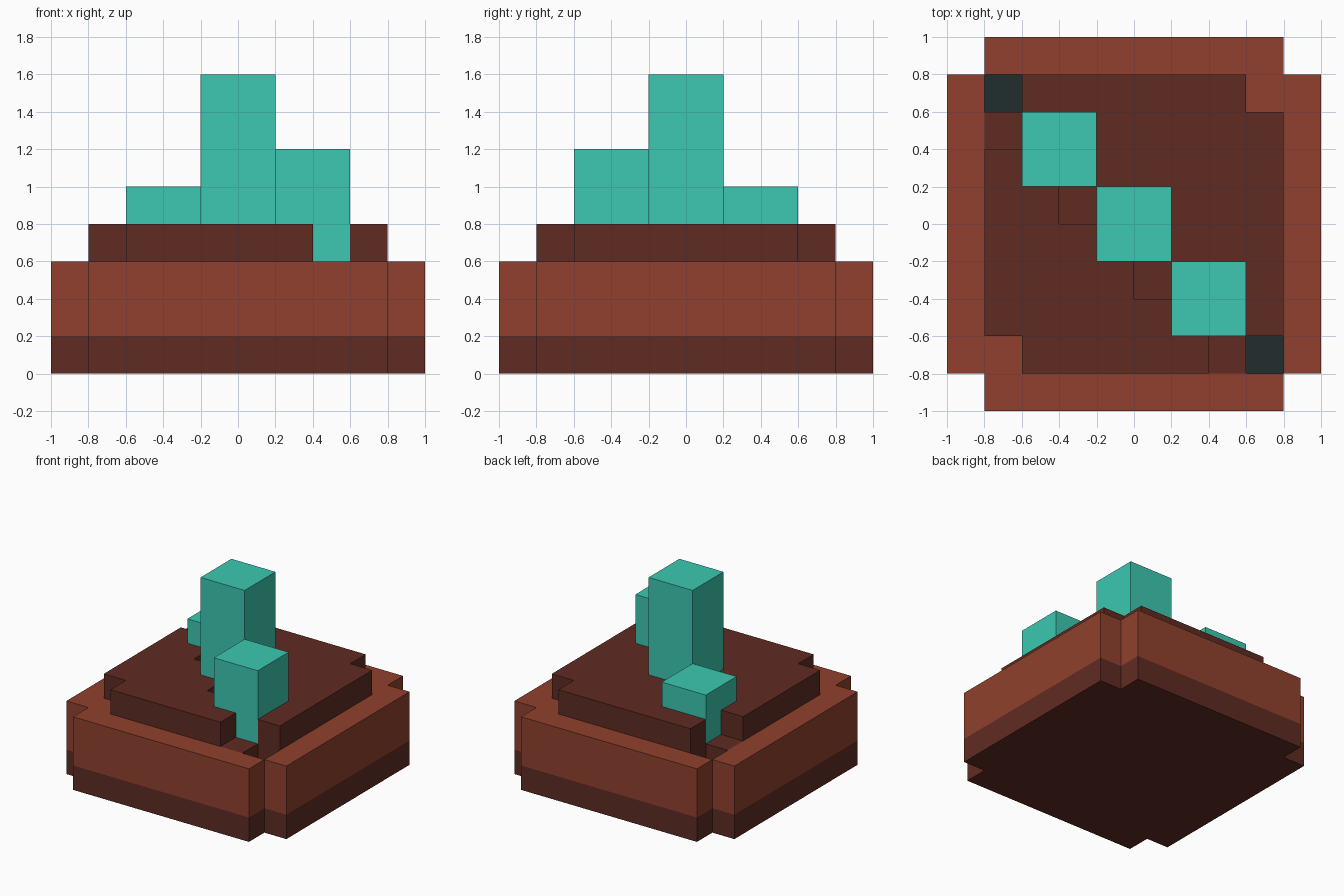
import bpy
import bmesh

STEP = 0.2   # size of one grid cell
N = 10       # cells along each side

cube = bpy.data.objects.get("Cube")
if cube:
    bpy.data.objects.remove(cube, do_unlink=True)


def make_material(name, hex_colour):
    """One flat colour, converted from sRGB hex to linear."""
    channels = [int(hex_colour[i:i + 2], 16) / 255 for i in (0, 2, 4)]
    linear = [((c + 0.055) / 1.055) ** 2.4 for c in channels]
    mat = bpy.data.materials.new(name)
    mat.use_nodes = True
    mat.diffuse_color = (*linear, 1)
    bsdf = mat.node_tree.nodes["Principled BSDF"]
    bsdf.inputs["Base Color"].default_value = (*linear, 1)
    bsdf.inputs["Roughness"].default_value = 0.9
    return mat


brown = make_material("clay brown", "90402D")
dark = make_material("dark brown", "5F2B22")
teal = make_material("teal", "3CC8B1")
black = make_material("charcoal", "222D2D")


def prism(name, rule, z0, z1, mat):
    """Extrude all grid cells accepted by rule(i, j) from z0 to z1."""
    bm = bmesh.new()
    bmesh.ops.create_grid(bm, x_segments=N, y_segments=N, size=1)
    outside = []
    for face in bm.faces:
        c = face.calc_center_median()
        if not rule(int((c.x + 1) / STEP), int((c.y + 1) / STEP)):
            outside.append(face)
    bmesh.ops.delete(bm, geom=outside, context='FACES')
    for v in bm.verts:
        v.co.z = z0
    top = bmesh.ops.extrude_face_region(bm, geom=bm.faces[:])["geom"]
    for v in top:
        if isinstance(v, bmesh.types.BMVert):
            v.co.z = z1
    bmesh.ops.recalc_face_normals(bm, faces=bm.faces)
    bmesh.ops.dissolve_limit(bm, angle_limit=0.01, verts=bm.verts, edges=bm.edges)
    mesh = bpy.data.meshes.new(name)
    bm.to_mesh(mesh)
    bm.free()
    mesh.materials.append(mat)
    obj = bpy.data.objects.new(name, mesh)
    bpy.context.collection.objects.link(obj)
    return obj


def notched(inset):
    """Square, inset by some cells, with one cell missing at each corner."""
    lo, hi = inset, N - 1 - inset
    return lambda i, j: (lo <= i <= hi and lo <= j <= hi
                         and not (i in (lo, hi) and j in (lo, hi)))


base = notched(0)
slab = notched(1)


# The layout is symmetric about the diagonal i = j
def mirrored(i, j):
    return {(i, j), (j, i)}


corner_pits = mirrored(8, 1)
channels = mirrored(7, 1) | mirrored(5, 3)
pillars = {"front_pillar": (6, 2, 1.2), "middle_pillar": (4, 4, 1.6), "back_pillar": (2, 6, 1.0)}


def in_pillar(i, j):
    return any(a <= i <= a + 1 and b <= j <= b + 1 for a, b, _ in pillars.values())


# Base: dark foot, brown body, brown rim around a dark core
prism("base_foot", base, 0, 0.2, dark)
prism("base_body", lambda i, j: base(i, j) and (i, j) not in corner_pits, 0.2, 0.4, brown)
prism("base_rim", lambda i, j: base(i, j) and not slab(i, j) and (i, j) not in corner_pits,
      0.4, 0.6, brown)
prism("base_core", slab, 0.4, 0.6, dark)

# Sunken corner pits
prism("pit_floor", lambda i, j: (i, j) in corner_pits, 0.2, 0.4, black)

# Upper slab with open channels beside the pillars
prism("upper_slab", lambda i, j: slab(i, j) and (i, j) not in channels and not in_pillar(i, j),
      0.6, 0.8, dark)

# Pillars along the diagonal
for name, (a, b, height) in pillars.items():
    prism(name, lambda i, j: a <= i <= a + 1 and b <= j <= b + 1, 0.6, height, teal)
